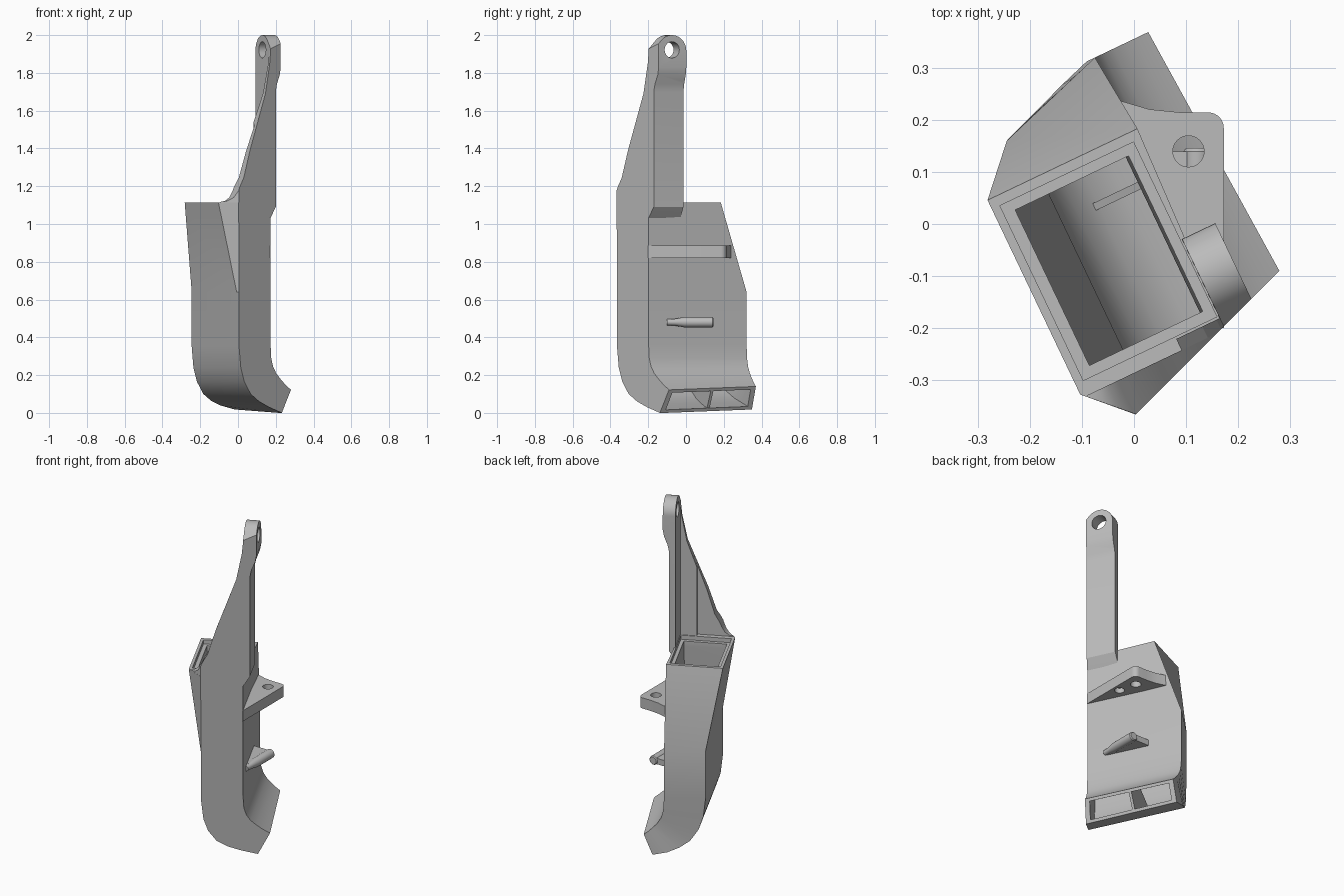
import bpy, bmesh, math
from mathutils import Matrix, Vector

if "Cube" in bpy.data.objects:
    bpy.data.objects.remove(bpy.data.objects["Cube"], do_unlink=True)

grey = bpy.data.materials.new("plain grey")
grey.use_nodes = True
grey.diffuse_color = (0.5, 0.5, 0.5, 1)
grey.node_tree.nodes["Principled BSDF"].inputs["Base Color"].default_value = (0.5, 0.5, 0.5, 1)

TURN = Matrix.Rotation(math.radians(25.5), 4, 'Z')


# Slanted end planes of the duct, as depth v for a given u
def v_front(u):
    return -0.278 + 0.355 * u


def v_back(u):
    return min(0.3045 + 0.355 * u, 0.322)


def finish(name, bm, turned=True):
    bmesh.ops.recalc_face_normals(bm, faces=bm.faces[:])
    if turned:
        bm.transform(TURN)
    me = bpy.data.meshes.new(name)
    bm.to_mesh(me)
    bm.free()
    me.materials.append(grey)
    ob = bpy.data.objects.new(name, me)
    bpy.context.collection.objects.link(ob)
    return ob


def loft(name, rings):
    bm = bmesh.new()
    vs = [[bm.verts.new(p) for p in r] for r in rings]
    n = len(vs[0])
    for a, b in zip(vs, vs[1:]):
        for i in range(n):
            j = (i + 1) % n
            bm.faces.new((a[i], a[j], b[j], b[i]))
    bm.faces.new(vs[0])
    bm.faces.new(vs[-1])
    return finish(name, bm)


def prism(name, pts, lo, hi, axis, clips=(), turned=True):
    """Extrude a 2D outline along an axis, then trim it by planes."""
    def place(p, d):
        return {'u': (d, p[0], p[1]), 'v': (p[0], d, p[1]), 'z': (p[0], p[1], d)}[axis]
    bm = bmesh.new()
    a = [bm.verts.new(place(p, lo)) for p in pts]
    b = [bm.verts.new(place(p, hi)) for p in pts]
    bm.faces.new(a)
    bm.faces.new(b)
    for i in range(len(pts)):
        j = (i + 1) % len(pts)
        bm.faces.new((a[i], a[j], b[j], b[i]))
    bmesh.ops.recalc_face_normals(bm, faces=bm.faces[:])
    for co, no in clips:
        bmesh.ops.bisect_plane(bm, geom=bm.verts[:] + bm.edges[:] + bm.faces[:], dist=1e-6,
                               plane_co=co, plane_no=no, clear_outer=True)
        bmesh.ops.holes_fill(bm, edges=[e for e in bm.edges if e.is_boundary], sides=0)
    return finish(name, bm, turned)


def circle(cx, cy, r, start=0, end=360, n=32):
    full = end - start == 360
    angles = [math.radians(start + (end - start) * i / (n if full else n - 1)) for i in range(n)]
    return [(cx + r * math.cos(t), cy + r * math.sin(t)) for t in angles]


def rect(a, b, c, d):
    return [(a, c), (b, c), (b, d), (a, d)]


def boolean(ob, cutter, op='DIFFERENCE'):
    cutter.hide_render = True
    m = ob.modifiers.new("cut", 'BOOLEAN')
    m.operation, m.object, m.solver = op, cutter, 'EXACT'
    bpy.context.view_layer.objects.active = ob
    bpy.ops.object.modifier_apply(modifier=m.name)
    bpy.data.objects.remove(cutter, do_unlink=True)


FRONT = (Vector((0, v_front(0), 0)), Vector((0.355, -1, 0)))
CORNER = (Vector((-0.235, -0.252, 0)), Vector((-1, -1, 0)))

# Duct profile: outer wall, inner wall, set-back of the lip at the rear
bend = [((-0.152, 0.64), (0.07, 0.64), 0), ((-0.152, 0.35), (0.07, 0.37), 0),
        ((-0.14, 0.24), (0.075, 0.29), 0), ((-0.115, 0.165), (0.088, 0.245), 0),
        ((-0.07, 0.1), (0.11, 0.21), 0), ((-0.01, 0.06), (0.14, 0.18), 0.005),
        ((0.06, 0.03), (0.172, 0.152), 0.015), ((0.15, 0), (0.214, 0.122), 0.03)]


def ring(o, i, back, inset=0.0):
    lift = back * 0.6
    a = (o[0], v_front(o[0]) + inset, o[1])
    b = (i[0], v_front(i[0]) + inset, i[1])
    c = (i[0] - back, v_back(i[0]) - inset, i[1] + lift)
    d = (o[0] - back / 2, v_back(o[0]) - inset, o[1] + lift)
    e = (o[0], a[1] + 0.03, o[1])
    return [a, b, c, d, e]


def shrink(o, i, t=0.13):
    o, i = Vector(o), Vector(i)
    return o.lerp(i, t), i.lerp(o, t)


# Duct body, from the square inlet down to the curved outlet
top = [(-0.155, -0.333), (0.07, -0.253), (0.085, 0.163), (-0.235, 0.163), (-0.235, -0.252)]
body = loft("duct_body", [[(u, v, 1.115) for u, v in top]] + [ring(*s) for s in bend])

# Hollow passage and inlet ledge
inlet = rect(-0.195, 0.047, -0.209, 0.123)
rings = [[(u, v, z) for u, v in inlet] for z in (1.2, 1.06)]
rings += [ring(*shrink(o, i), back, 0.028)[:4] for o, i, back in bend]
rings.append([(u + 0.06, v, z - 0.032) for u, v, z in rings[-1]])
boolean(body, loft("passage_cutter", rings))
boolean(body, prism("ledge_cutter", rect(-0.218, 0.067, -0.23, 0.143), 1.09, 1.2, 'z'))

# Divider in the outlet
walls = [shrink(o, i, 0.1) for o, i, _ in bend[4:]]
outline = [tuple(w[0]) for w in walls] + [tuple(w[1]) for w in reversed(walls)]
outline = [(u - 0.018, z + 0.006) for u, z in outline]
prism("outlet_divider", outline, 0.055, 0.07, 'v')

# Sweeping fin and its rib
sweep = [(-0.035, 1.5), (0.034, 1.69), (0.064, 1.846), (0.072, 1.93)]
fin = prism("fin", [(-0.235, 1.1), (-0.235, 1.116), (-0.2, 1.122), (-0.175, 1.14), (-0.158, 1.17),
                    (-0.145, 1.2), (-0.119, 1.245), (-0.075, 1.39)] + sweep
            + [(0.1, 1.93), (0.1, 1.1)], -0.45, -0.259, 'v', (FRONT, CORNER))
prism("fin_rib", [(-0.022, 1.1), (-0.022, 1.535)] + sweep[1:] + [(0.09, 1.93), (0.09, 1.1)],
      -0.45, -0.235, 'v', (FRONT,))

# Mounting arm with a thick rounded eye
arm = prism("mounting_arm", [(0.068, 1.03), (0.075, 1.04), (0.107, 1.09), (0.107, 1.7), (0.115, 1.74),
                             (0.135, 1.79), (0.142, 1.83), (0.142, 2.05), (0.071, 2.05),
                             (0.071, 1.12)], -0.45, -0.066, 'v', (FRONT,))
eye = [(-0.5, 0.9), (-0.066, 0.9)] + circle(-0.15, 1.916, 0.084, 0, 140, 20) + [(-0.255, 1.925), (-0.5, 1.925)]
boolean(arm, prism("eye_shape", eye, 0, 0.3, 'u'), 'INTERSECT')
boolean(arm, prism("eye_hole_cutter", circle(-0.15, 1.922, 0.043), 0, 0.3, 'u'))

# Side flange with screw holes
flange = prism("side_flange", [(0.162, -0.2), (0.173, -0.2)] + circle(0.143, 0.185, 0.03, 0, 90, 8)
               + [(0.09, 0.215), (0.03, 0.221), (-0.035, 0.24), (-0.041, 0.225)],
               0.82, 0.885, 'z', turned=False)
boolean(flange, prism("screw_hole_cutter", circle(0.105, 0.14, 0.03), 0.7, 1, 'z', turned=False))
boolean(flange, prism("blind_hole_cutter", circle(0.13, 0.03, 0.028), 0.7, 0.85, 'z', turned=False))

# Cable peg with a narrow neck, and the web that carries it
bm = bmesh.new()
vs = []
for y, r in ((-0.1, 0.017), (-0.06, 0.018), (-0.01, 0.027), (0.14, 0.027), (0.146, 0.022)):
    vs.append([bm.verts.new((x, y, z)) for x, z in circle(0.122, 0.48, r, n=20)])
for a, b in zip(vs, vs[1:]):
    for i in range(20):
        j = (i + 1) % 20
        bm.faces.new((a[i], a[j], b[j], b[i]))
bm.faces.new(vs[0])
bm.faces.new(vs[-1])
peg = finish("cable_peg", bm, False)
prism("peg_web", [(0.12, -0.1), (0.122, 0.14), (0.005, 0.14)], 0.462, 0.498, 'z', turned=False)

# Smooth the curved surfaces, keep the edges crisp
for ob in (body, fin, arm, flange, peg):
    bpy.ops.object.select_all(action='DESELECT')
    ob.select_set(True)
    bpy.context.view_layer.objects.active = ob
    bpy.ops.object.shade_smooth_by_angle(angle=math.radians(28))
